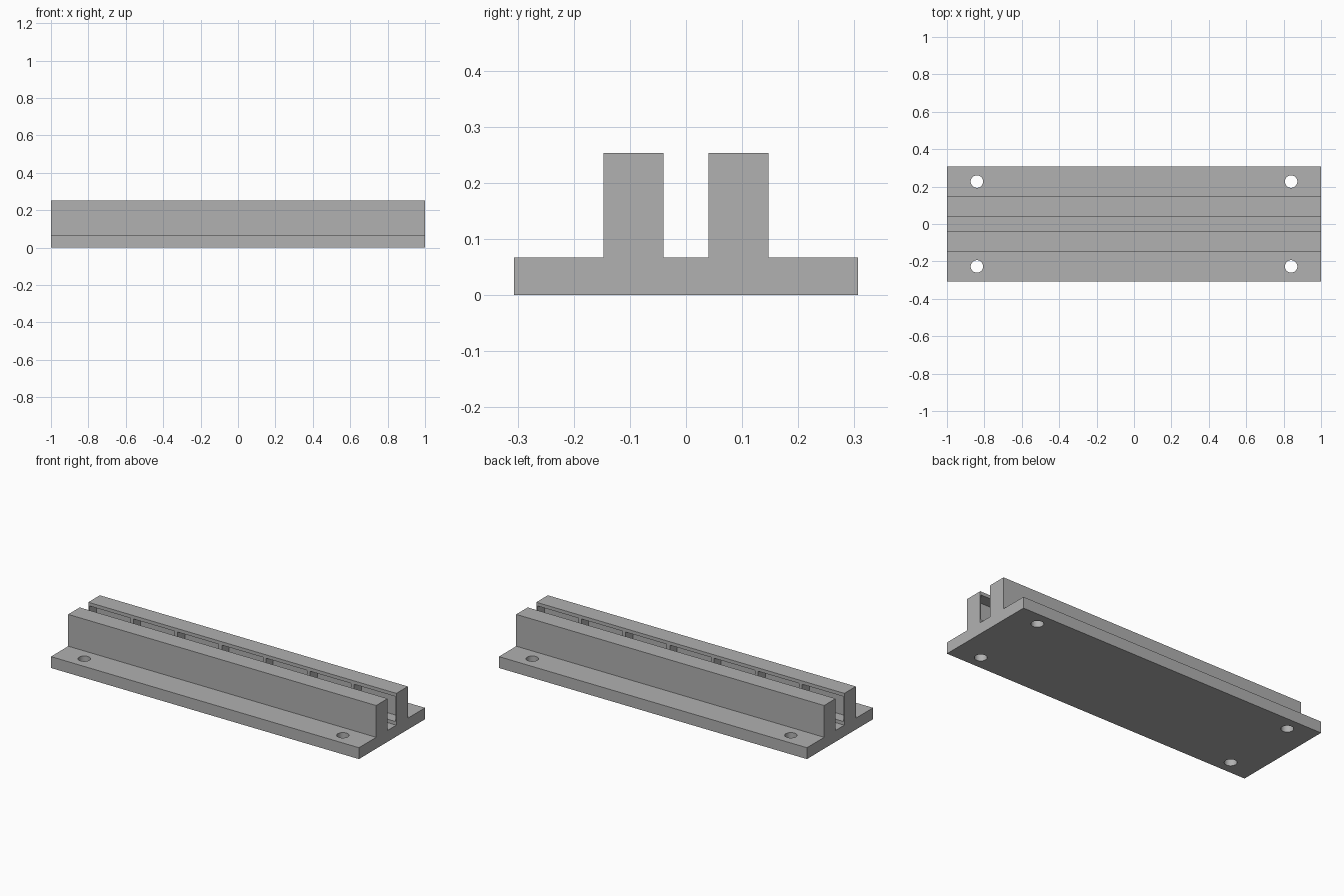
import bpy
import bmesh
from mathutils import Matrix, Vector

cube = bpy.data.objects.get("Cube")
if cube:
    bpy.data.objects.remove(cube, do_unlink=True)

MM = 2 / 150  # the track is laid out as 150 mm long

grey = bpy.data.materials.new("plain grey")
grey.use_nodes = True
grey.diffuse_color = (0.44, 0.44, 0.44, 1)
grey.node_tree.nodes["Principled BSDF"].inputs["Base Color"].default_value = (0.44, 0.44, 0.44, 1)


def make_object(name, bm):
    bmesh.ops.recalc_face_normals(bm, faces=bm.faces)
    mesh = bpy.data.meshes.new(name)
    bm.to_mesh(mesh)
    bm.free()
    mesh.materials.append(grey)
    obj = bpy.data.objects.new(name, mesh)
    bpy.context.collection.objects.link(obj)
    return obj


def add_box(bm, low, high):
    low, high = Vector(low) * MM, Vector(high) * MM
    matrix = Matrix.Translation((low + high) / 2) @ Matrix.Diagonal((*(high - low), 1))
    bmesh.ops.create_cube(bm, size=1, matrix=matrix)


# Base plate with two upright rails, extruded from half a cross-section (y, z)
half = [(3, 5), (3, 19), (11, 19), (11, 5), (23, 5), (23, 0)]
profile = half + [(-y, z) for y, z in reversed(half)]
bm = bmesh.new()
face = bm.faces.new([bm.verts.new((-75 * MM, y * MM, z * MM)) for y, z in profile])
extruded = bmesh.ops.extrude_face_region(bm, geom=[face])["geom"]
bmesh.ops.translate(bm, vec=(150 * MM, 0, 0),
                    verts=[v for v in extruded if isinstance(v, bmesh.types.BMVert)])
track = make_object("slotted_track", bm)

# Cutter: seven pockets in the inner face of each rail, four screw holes
bm = bmesh.new()
for i in range(7):
    x = -74.5 + 21.5 * i
    add_box(bm, (x, 2, 6.5), (x + 20, 8, 17.5))
    add_box(bm, (x, -8, 6.5), (x + 20, -2, 17.5))
for x in (-63, 63):
    for y in (-17, 17):
        bmesh.ops.create_cone(bm, cap_ends=True, segments=32, radius1=2.5 * MM,
                              radius2=2.5 * MM, depth=20 * MM,
                              matrix=Matrix.Translation((x * MM, y * MM, 0)))
cutter = make_object("pocket_and_hole_cutter", bm)
cutter.hide_render = True

cut = track.modifiers.new("pockets and holes", 'BOOLEAN')
cut.operation = 'DIFFERENCE'
cut.solver = 'EXACT'
cut.object = cutter

# Apply the cut, drop the cutter and smooth only the hole walls
bpy.ops.object.select_all(action='DESELECT')
track.select_set(True)
bpy.context.view_layer.objects.active = track
bpy.ops.object.modifier_apply(modifier=cut.name)
bpy.data.objects.remove(cutter, do_unlink=True)
bpy.ops.object.shade_smooth_by_angle()
